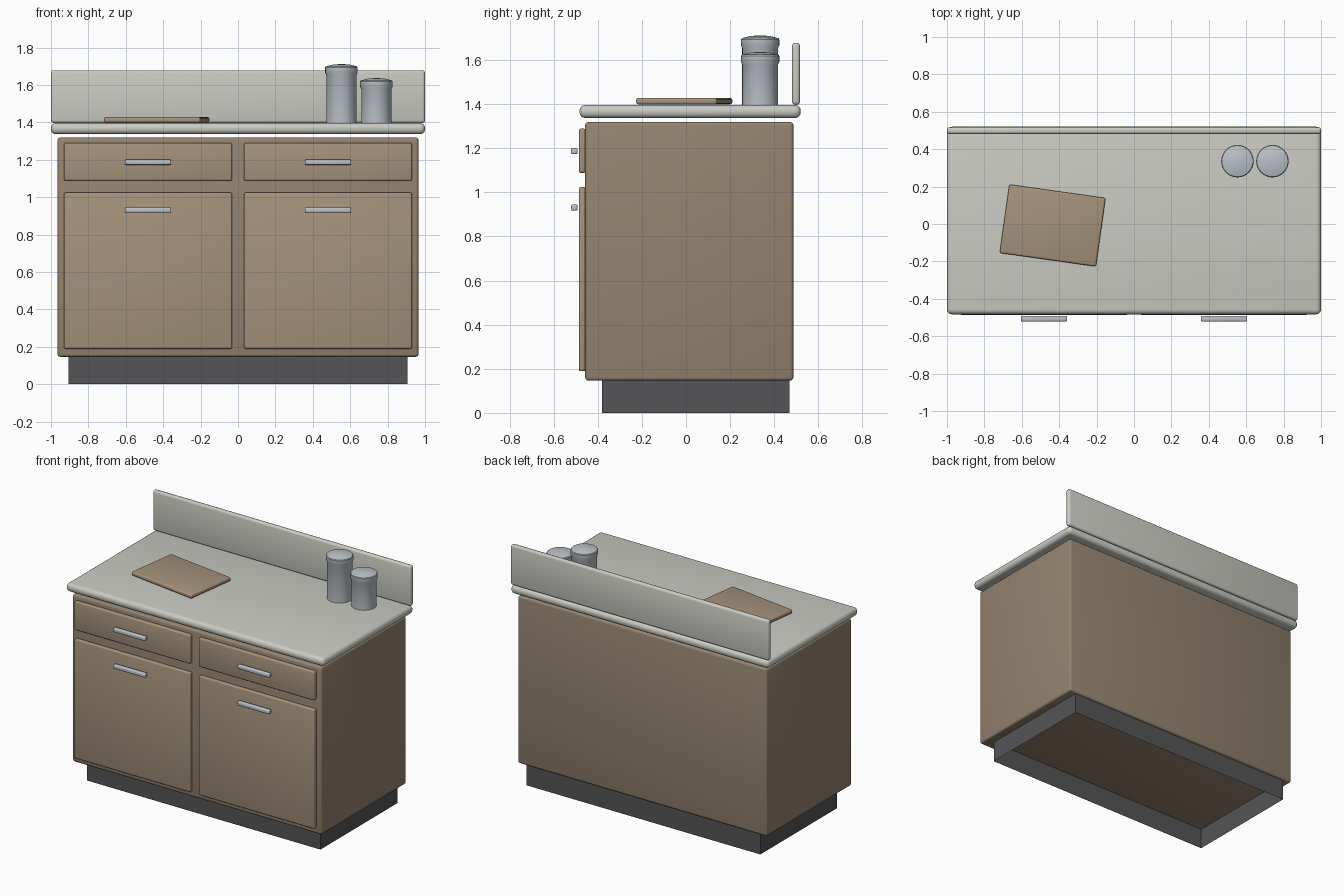
import bpy, bmesh, math

if "Cube" in bpy.data.objects:
    bpy.data.objects.remove(bpy.data.objects["Cube"])


def material(name, rgb):
    m = bpy.data.materials.new(name)
    m.diffuse_color = (*rgb, 1)
    m.use_nodes = True
    m.node_tree.nodes["Principled BSDF"].inputs["Base Color"].default_value = m.diffuse_color
    return m


WOOD = material("wood", (0.38, 0.29, 0.20))
WOOD_DARK = material("cabinet_wood", (0.30, 0.23, 0.16))
STONE = material("stone", (0.60, 0.60, 0.55))
METAL = material("metal", (0.50, 0.54, 0.58))
DARK = material("dark_base", (0.09, 0.09, 0.095))


def finish(bm, name, mat, angle=35):
    me = bpy.data.meshes.new(name)
    bm.to_mesh(me)
    bm.free()
    ob = bpy.data.objects.new(name, me)
    bpy.context.collection.objects.link(ob)
    me.materials.append(mat)
    bpy.ops.object.select_all(action='DESELECT')
    ob.select_set(True)
    bpy.context.view_layer.objects.active = ob
    bpy.ops.object.shade_smooth_by_angle(angle=math.radians(angle))
    return ob


def box(name, x, y, z, mat, bevel=0.0, segments=3):
    """Rounded box from (min, max) ranges, origin at its centre."""
    bm = bmesh.new()
    bmesh.ops.create_cube(bm, size=1)
    bmesh.ops.scale(bm, vec=(x[1] - x[0], y[1] - y[0], z[1] - z[0]), verts=bm.verts)
    if bevel:
        bmesh.ops.bevel(bm, geom=bm.edges[:], offset=bevel, segments=segments,
                        profile=0.5, affect='EDGES')
    ob = finish(bm, name, mat)
    ob.location = (sum(x) / 2, sum(y) / 2, sum(z) / 2)
    return ob


def lathe(name, profile, location, mat, steps=32):
    bm = bmesh.new()
    vs = [bm.verts.new((r, 0, z)) for r, z in profile]
    es = [bm.edges.new(p) for p in zip(vs, vs[1:])]
    bmesh.ops.spin(bm, geom=vs + es, cent=(0, 0, 0), axis=(0, 0, 1),
                   angle=math.tau, steps=steps)
    bmesh.ops.remove_doubles(bm, verts=bm.verts, dist=1e-5)
    bmesh.ops.recalc_face_normals(bm, faces=bm.faces)
    ob = finish(bm, name, mat)
    ob.location = location
    return ob


# Toe kick: thin walls, open underneath
kick = box("toe_kick", (-0.905, 0.905), (-0.38, 0.47), (0, 0.15), DARK)
bm = bmesh.new()
bm.from_mesh(kick.data)
bmesh.ops.delete(bm, geom=[f for f in bm.faces if abs(f.normal.z) > 0.9], context='FACES')
bm.to_mesh(kick.data)
bm.free()

# Cabinet, worktop and backsplash
box("cabinet_body", (-0.965, 0.965), (-0.457, 0.487), (0.146, 1.319), WOOD_DARK, 0.015)
box("countertop", (-1, 1), (-0.483, 0.52), (1.337, 1.396), STONE, 0.026, 4)
box("backsplash", (-1, 1), (0.481, 0.517), (1.397, 1.678), STONE, 0.014)

# Doors, drawers and their handles
for side, label in ((-1, "left"), (1, "right")):
    cx = side * 0.481
    for part, z, hz in (("door", (0.189, 1.024), 0.931), ("drawer", (1.088, 1.289), 1.187)):
        box(f"{label}_{part}", (cx - 0.449, cx + 0.449), (-0.486, -0.455), z, WOOD, 0.009)
        box(f"{label}_{part}_handle", (cx - 0.124, cx + 0.124), (-0.521, -0.492),
            (hz - 0.014, hz + 0.014), METAL, 0.007)

# Cutting board
board = box("cutting_board", (-0.695, -0.175), (-0.193, 0.177), (1.399, 1.428), WOOD, 0.01)
board.rotation_euler.z = -0.14

# Canisters with domed lids
for name, x, h in (("tall_canister", 0.553, 0.316), ("short_canister", 0.74, 0.241)):
    profile = [(0, 0), (0.081, 0), (0.081, h - 0.058), (0.087, h - 0.046),
               (0.087, h - 0.018), (0.083, h - 0.013), (0.045, h - 0.003), (0, h)]
    lathe(name, profile, (x, 0.336, 1.396), METAL)
